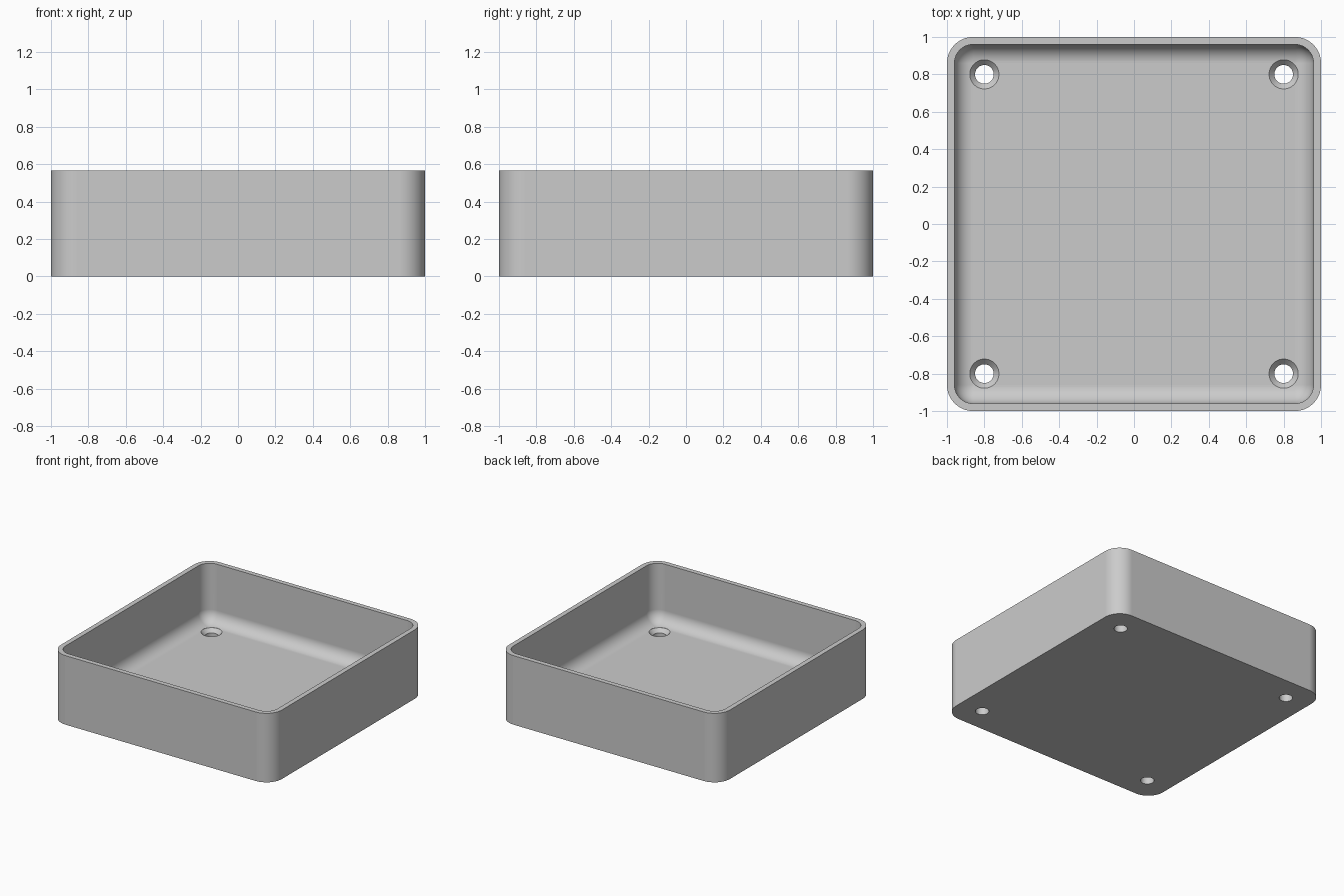
import bpy, bmesh, math

cube = bpy.data.objects.get("Cube")
if cube:
    bpy.data.objects.remove(cube, do_unlink=True)

HEIGHT, FLOOR, WALL = 0.565, 0.087, 0.04
CORNER, FILLET = 0.14, 0.10          # outer corner radius, inner fillet radius
CORE = 1 - CORNER                    # centre of every rounded corner
HOLE, SINK, SINK_DEPTH = 0.05, 0.078, 0.03
STEPS = 12

grey = bpy.data.materials.new("plain grey")
grey.use_nodes = True
colour = (0.6, 0.6, 0.6, 1)
grey.diffuse_color = colour
grey.node_tree.nodes["Principled BSDF"].inputs["Base Color"].default_value = colour


def rounded_square(radius, z):
    """Outline of a square whose corners share the same centres."""
    points = []
    for k in range(4):
        quarter = k * math.pi / 2
        cx = math.copysign(CORE, math.cos(quarter + math.pi / 4))
        cy = math.copysign(CORE, math.sin(quarter + math.pi / 4))
        for i in range(STEPS + 1):
            a = quarter + i / STEPS * math.pi / 2
            points.append((cx + radius * math.cos(a), cy + radius * math.sin(a), z))
    return points


def circle(x, y, radius, z, sides=48):
    return [(x + radius * math.cos(i * math.tau / sides),
             y + radius * math.sin(i * math.tau / sides), z) for i in range(sides)]


def loft(bm, outlines):
    """Skin a stack of outlines and cap both ends."""
    rings = [[bm.verts.new(p) for p in outline] for outline in outlines]
    n = len(rings[0])
    for low, high in zip(rings, rings[1:]):
        for i in range(n):
            j = (i + 1) % n
            bm.faces.new((low[i], low[j], high[j], high[i]))
    bm.faces.new(rings[0][::-1])
    bm.faces.new(rings[-1])


def make_object(name, bm):
    bmesh.ops.remove_doubles(bm, verts=bm.verts[:], dist=1e-5)
    bmesh.ops.recalc_face_normals(bm, faces=bm.faces[:])
    mesh = bpy.data.meshes.new(name)
    bm.to_mesh(mesh)
    bm.free()
    mesh.materials.append(grey)
    obj = bpy.data.objects.new(name, mesh)
    bpy.context.collection.objects.link(obj)
    return obj


# Tray: outer wall, flat rim, inner wall, rounded fillet, floor
outlines = [rounded_square(CORNER, 0), rounded_square(CORNER, HEIGHT),
            rounded_square(CORNER - WALL, HEIGHT)]
for i in range(STEPS + 1):
    t = i / STEPS * math.pi / 2
    outlines.append(rounded_square(FILLET * math.cos(t),
                                   FLOOR + FILLET * (1 - math.sin(t))))
bm = bmesh.new()
loft(bm, outlines)
tray = make_object("tray", bm)

# Four countersunk screw holes
bm = bmesh.new()
for x in (-0.8, 0.8):
    for y in (-0.8, 0.8):
        loft(bm, [circle(x, y, HOLE, -0.05), circle(x, y, HOLE, FLOOR - SINK_DEPTH),
                  circle(x, y, SINK, FLOOR), circle(x, y, SINK, FLOOR + 0.1)])
cutter = make_object("screw_hole_cutter", bm)
cutter.hide_render = True

cut = tray.modifiers.new("screw holes", "BOOLEAN")
cut.operation = "DIFFERENCE"
cut.solver = "EXACT"
cut.object = cutter

bpy.ops.object.select_all(action="DESELECT")
tray.select_set(True)
bpy.context.view_layer.objects.active = tray
bpy.ops.object.modifier_apply(modifier=cut.name)
bpy.data.objects.remove(cutter, do_unlink=True)

# Smooth corners and fillets, crisp rim and hole edges
bpy.ops.object.shade_smooth_by_angle(angle=math.radians(30))
weighted = tray.modifiers.new("flat panels", "WEIGHTED_NORMAL")
weighted.keep_sharp = True
